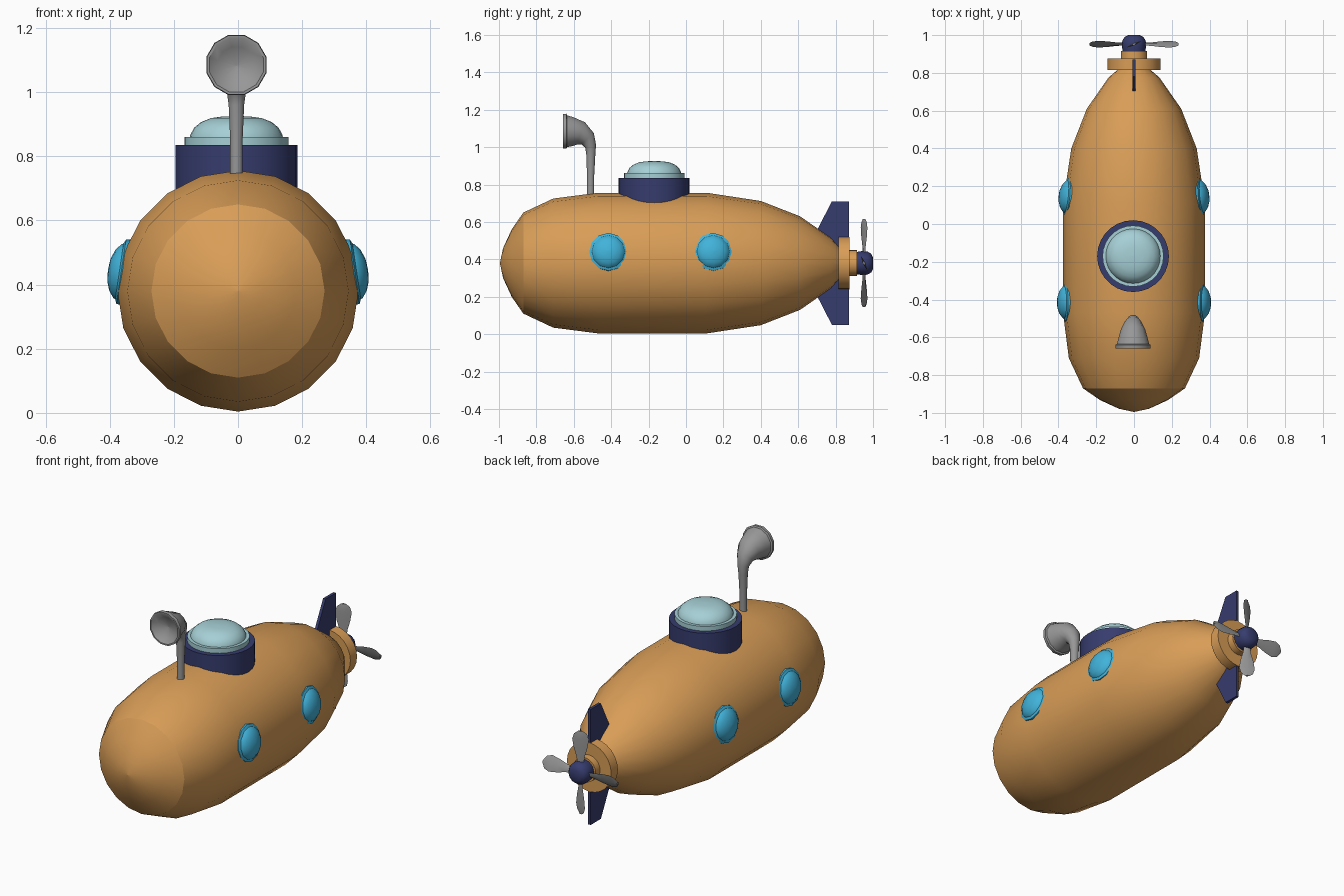
import bpy, bmesh, math
from mathutils import Matrix, Vector

if "Cube" in bpy.data.objects:
    bpy.data.objects.remove(bpy.data.objects["Cube"])


def material(name, rgb):
    m = bpy.data.materials.new(name)
    m.diffuse_color = (*rgb, 1)
    m.use_nodes = True
    m.node_tree.nodes["Principled BSDF"].inputs["Base Color"].default_value = m.diffuse_color
    return m


ORANGE = material("hull orange", (0.69, 0.337, 0.095))
NAVY = material("navy", (0.037, 0.045, 0.155))
PALE = material("pale glass", (0.38, 0.63, 0.67))
BLUE = material("porthole blue", (0.053, 0.45, 0.70))
GREY = material("metal grey", (0.31, 0.31, 0.31))


def finish(name, bm, mat, angle=40):
    bmesh.ops.remove_doubles(bm, verts=bm.verts, dist=1e-5)
    bmesh.ops.recalc_face_normals(bm, faces=bm.faces)
    mesh = bpy.data.meshes.new(name)
    bm.to_mesh(mesh)
    bm.free()
    mesh.materials.append(mat)
    ob = bpy.data.objects.new(name, mesh)
    bpy.context.collection.objects.link(ob)
    if angle:
        bpy.ops.object.select_all(action='DESELECT')
        ob.select_set(True)
        bpy.context.view_layer.objects.active = ob
        bpy.ops.object.shade_smooth_by_angle(angle=math.radians(angle))
    return ob


def loft(name, rings, mat, angle=40):
    """Skin a list of equally long point rings and cap both ends."""
    bm = bmesh.new()
    loops = [[bm.verts.new(p) for p in ring] for ring in rings]
    n = len(rings[0])
    for a, b in zip(loops, loops[1:]):
        for i in range(n):
            j = (i + 1) % n
            bm.faces.new((a[i], a[j], b[j], b[i]))
    bm.faces.new(loops[0])
    bm.faces.new(loops[-1])
    bmesh.ops.dissolve_degenerate(bm, dist=1e-5, edges=bm.edges)
    return finish(name, bm, mat, angle)


def lathe(name, profile, mat, centre, axis, sides, angle=40):
    """Turn (radius, height) pairs around an axis through centre."""
    rot = Vector(axis).to_track_quat('Z', 'Y').to_matrix()
    rings = []
    for r, h in profile:
        r = max(r, 0.0005)
        rings.append([Vector(centre) + rot @ Vector(
            (r * math.cos(t), r * math.sin(t), h))
            for t in (2 * math.pi * i / sides for i in range(sides))])
    return loft(name, rings, mat, angle)


AXIS_Z = 0.38
BACK = (0, 1, 0)

# Hull
lathe("hull", [(0, -0.995), (0.08, -0.978), (0.18, -0.932), (0.27, -0.87), (0.345, -0.71),
               (0.376, -0.47), (0.376, 0.11), (0.332, 0.40), (0.25, 0.61),
               (0.135, 0.775), (0.06, 0.84), (0, 0.85)],
      ORANGE, (0, 0, AXIS_Z), BACK, 20, 25)

# Tail rings and propeller hub
lathe("tail_ring", [(0.14, 0.815), (0.14, 0.875)], ORANGE, (0, 0, AXIS_Z), BACK, 24)
lathe("tail_collar", [(0.07, 0.86), (0.07, 0.915)], ORANGE, (0, 0, AXIS_Z), BACK, 20)
lathe("propeller_hub", [(0.058, 0.905), (0.064, 0.94), (0.062, 0.97), (0.05, 0.99),
                        (0.03, 1.0), (0, 1.0)], NAVY, (0, 0, AXIS_Z), BACK, 12)

# Propeller blades: paddle outlines pitched around their own length
for k in range(4):
    turn = Matrix.Rotation(k * math.pi / 2, 3, 'Y')
    rings = []
    for z, w in ((0.03, 0.014), (0.09, 0.022), (0.14, 0.036), (0.19, 0.044),
                 (0.22, 0.034), (0.236, 0.012)):
        pitch = Matrix.Rotation(math.radians(24), 3, 'Z')
        ring = [(-w, 0, z), (0, -0.007, z), (w, 0, z), (0, 0.007, z)]
        rings.append([turn @ (pitch @ Vector(p)) + Vector((0, 0.952, AXIS_Z)) for p in ring])
    loft(f"propeller_blade_{k + 1}", rings, GREY)

# Tail fins above and below
for name, s in (("upper_fin", 1), ("lower_fin", -1)):
    outline = [(0.69, 0.155), (0.78, 0.33), (0.872, 0.33), (0.872, 0.08), (0.72, 0.08)]
    loft(name, [[(x, y, AXIS_Z + s * h) for y, h in outline] for x in (-0.008, 0.008)],
         NAVY, 0)

# Conning tower with glass dome
TOWER = (-0.005, -0.17, 0)
UP = (0, 0, 1)
lathe("tower", [(0.19, 0.60), (0.19, 0.835)], NAVY, TOWER, UP, 28)
lathe("dome_rim", [(0.162, 0.82), (0.162, 0.861)], PALE, TOWER, UP, 28)
lathe("dome", [(0.146, 0.85), (0.144, 0.866), (0.132, 0.889), (0.11, 0.907),
               (0.08, 0.919), (0.045, 0.924), (0, 0.926)], PALE, TOWER, UP, 28)

# Periscope: tube bending forward into a flared horn with a hollow mouth
path = [(-0.51, 0.70, 0.020, 0), (-0.51, 0.85, 0.020, 0), (-0.509, 0.96, 0.025, 0),
        (-0.510, 1.005, 0.031, 15), (-0.526, 1.045, 0.046, 42), (-0.562, 1.073, 0.066, 70),
        (-0.605, 1.082, 0.080, 86), (-0.636, 1.085, 0.088, 90), (-0.640, 1.085, 0.097, 90),
        (-0.658, 1.085, 0.095, 90), (-0.658, 1.085, 0.087, 90), (-0.635, 1.083, 0.060, 90),
        (-0.620, 1.082, 0.001, 90)]
rings = []
for y, z, r, bend in path:
    tilt = Matrix.Rotation(math.radians(bend), 3, 'X')
    rings.append([tilt @ Vector((r * math.cos(t), r * math.sin(t), 0)) + Vector((-0.005, y, z))
                  for t in (2 * math.pi * (i + 0.5) / 12 for i in range(12))])
loft("periscope", rings, GREY)

# Portholes, tilted to follow the hull
for side, s in (("right", 1), ("left", -1)):
    for place, x, y, lean in (("front", 0.362, -0.415, 0.0), ("rear", 0.353, 0.145, 0.10)):
        lathe(f"{side}_{place}_porthole",
              [(0.102, -0.05), (0.102, 0.002), (0.088, 0.008), (0.085, 0.014), (0.065, 0.030),
               (0.035, 0.041), (0, 0.044)],
              BLUE, (s * x, y, 0.44), (s, lean, 0.15), 12)
